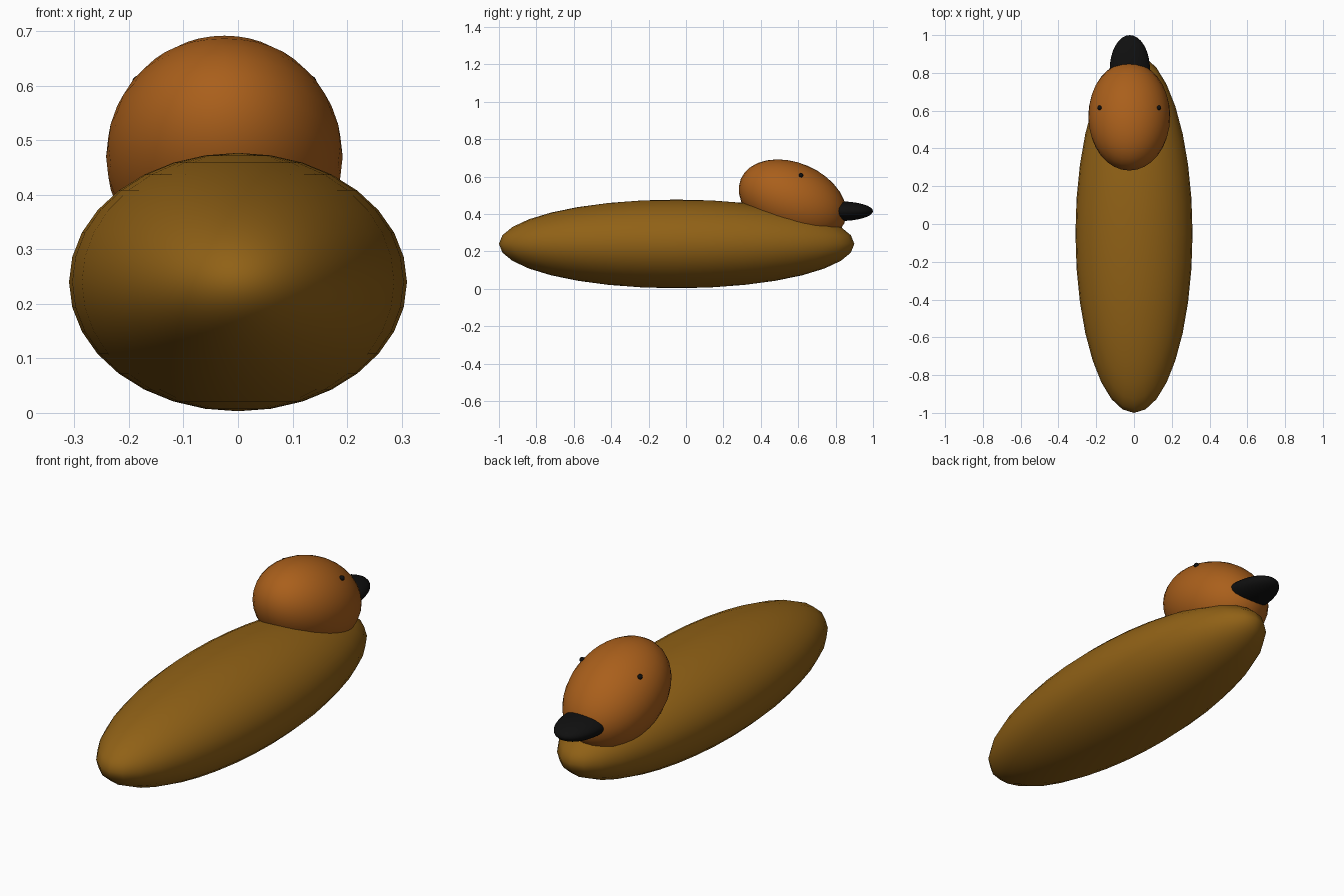
import bpy, math

if "Cube" in bpy.data.objects:
    bpy.data.objects.remove(bpy.data.objects["Cube"])


def material(name, rgb):
    m = bpy.data.materials.new(name)
    m.diffuse_color = (*rgb, 1)
    m.use_nodes = True
    m.node_tree.nodes["Principled BSDF"].inputs["Base Color"].default_value = m.diffuse_color
    return m


def ellipsoid(name, centre, radii, mat, tilt=0, segments=32, rings=16):
    bpy.ops.mesh.primitive_uv_sphere_add(segments=segments, ring_count=rings, radius=1,
                                         location=centre, rotation=(math.radians(tilt), 0, 0))
    ob = bpy.context.object
    ob.name = name
    ob.scale = radii
    ob.data.materials.append(mat)
    bpy.ops.object.shade_smooth()
    return ob


olive = material("olive_brown", (0.28, 0.12, 0.008))
rust = material("rust", (0.40, 0.115, 0.011))
black = material("black", (0.005, 0.005, 0.005))

HEAD_X = -0.025  # the head sits slightly off the centre line

# Long body resting on the ground
ellipsoid("body", (0, -0.05, 0.24), (0.31, 0.95, 0.237), olive)

# Head, nodding forward
ellipsoid("head", (HEAD_X, 0.57, 0.47), (0.217, 0.301, 0.204), rust, tilt=-23.3)

# Flat beak
ellipsoid("beak", (HEAD_X + 0.003, 0.815, 0.415), (0.107, 0.185, 0.053), black)

# Eyes on both sides of the head
for side, label in ((-1, "left"), (1, "right")):
    ellipsoid(f"eye_{label}", (HEAD_X + side * 0.157, 0.615, 0.607),
              (0.012, 0.012, 0.012), black, segments=16, rings=8)
